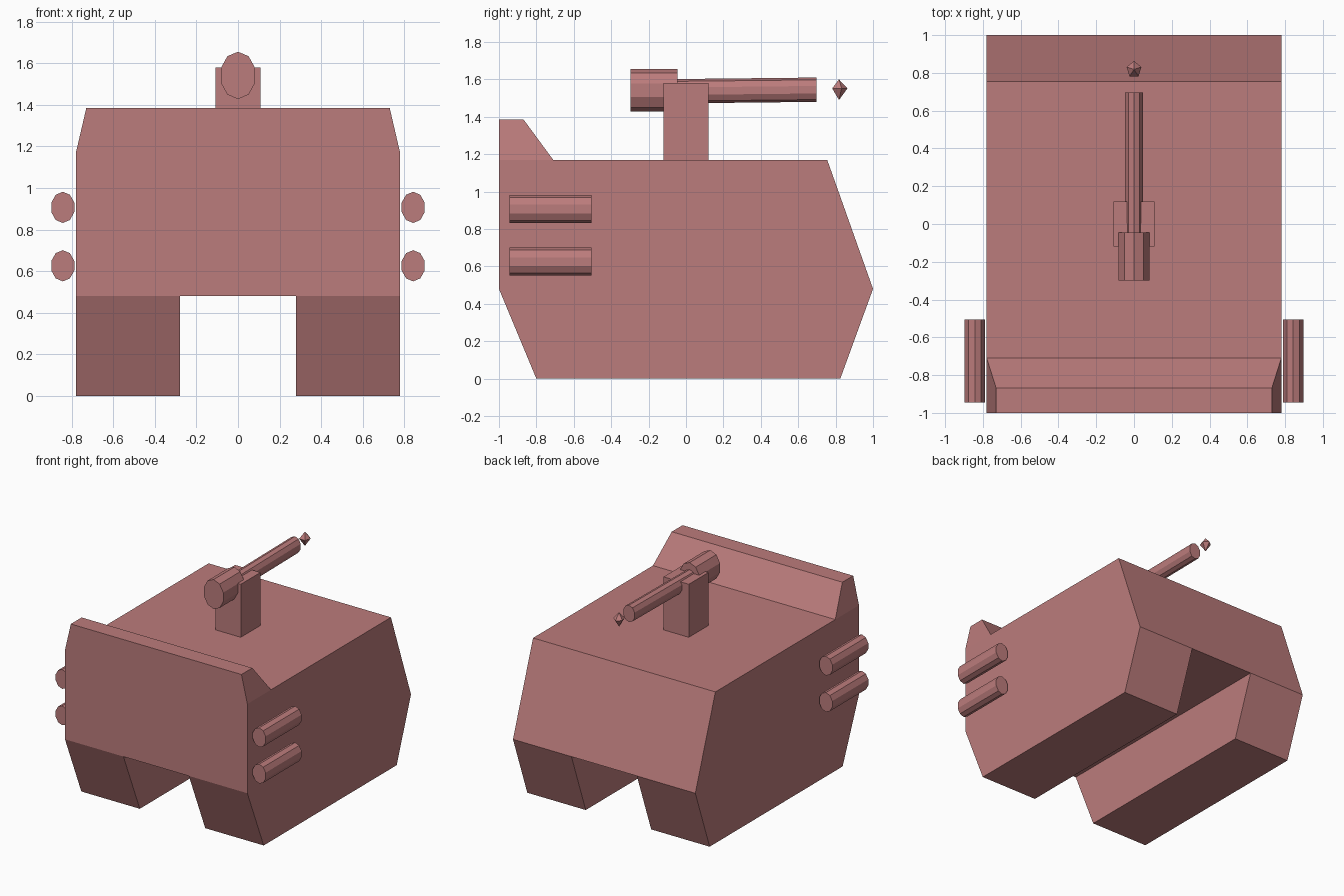
import bpy, bmesh, math

if "Cube" in bpy.data.objects:
    bpy.data.objects.remove(bpy.data.objects["Cube"])

paint = bpy.data.materials.new("red_paint")
paint.diffuse_color = (0.50, 0.20, 0.20, 1)
paint.use_nodes = True
paint.node_tree.nodes["Principled BSDF"].inputs["Base Color"].default_value = paint.diffuse_color


def loft(name, ring_a, ring_b):
    """Closed flat-shaded solid between two rings of equal point count."""
    bm = bmesh.new()
    a = [bm.verts.new(p) for p in ring_a]
    b = [bm.verts.new(p) for p in ring_b]
    n = len(a)
    bm.faces.new(a)
    bm.faces.new(b)
    for i in range(n):
        j = (i + 1) % n
        bm.faces.new((a[i], a[j], b[j], b[i]))
    return finish(name, bm)


def finish(name, bm):
    bmesh.ops.recalc_face_normals(bm, faces=bm.faces)
    me = bpy.data.meshes.new(name)
    bm.to_mesh(me)
    bm.free()
    me.materials.append(paint)
    ob = bpy.data.objects.new(name, me)
    bpy.context.collection.objects.link(ob)
    return ob


def prism(name, profile, x0, x1):
    """Extrude a (y, z) profile along x."""
    return loft(name, [(x0, y, z) for y, z in profile], [(x1, y, z) for y, z in profile])


def rect(x, y0, y1, z):
    return [(-x, y0, z), (x, y0, z), (x, y1, z), (-x, y1, z)]


def tube(name, x, y0, y1, z0, z1, rx, rz, sides=10):
    """Oval tube along y, with a corner at the top."""
    def ring(y, z):
        return [(x + rx * math.sin(math.tau * i / sides), y,
                 z + rz * math.cos(math.tau * i / sides)) for i in range(sides)]
    return loft(name, ring(y0, z0), ring(y1, z1))


# Hull and raised front wall
prism("hull", [(-1, 0.48), (1, 0.48), (0.755, 1.17), (-1, 1.17)], -0.78, 0.78)
loft("front_wall", rect(0.78, -1, -0.71, 1.17), rect(0.73, -1, -0.868, 1.385))

# Tracks and side tubes, both sides
for side, s in (("left", -1), ("right", 1)):
    prism(side + "_track", [(-0.8, 0), (0.825, 0), (1, 0.48), (-1, 0.48)], s * 0.28, s * 0.78)
    for level, z in (("upper", 0.907), ("lower", 0.626)):
        tube(f"{side}_{level}_tube", s * 0.843, -0.945, -0.505, z, z, 0.058, 0.075)

# Gun: post, breech, barrel
loft("gun_post", rect(0.108, -0.12, 0.12, 1.17), rect(0.108, -0.12, 0.12, 1.58))
tube("gun_breech", 0, -0.298, -0.045, 1.542, 1.542, 0.087, 0.114)
tube("gun_barrel", 0, -0.045, 0.697, 1.537, 1.545, 0.051, 0.065)

# Small five-sided gem beyond the muzzle
bm = bmesh.new()
top, bottom = bm.verts.new((0, 0.818, 1.60)), bm.verts.new((0, 0.818, 1.49))
waist = [bm.verts.new((0.041 * math.sin(math.tau * i / 5),
                       0.818 + 0.045 * math.cos(math.tau * i / 5), 1.552)) for i in range(5)]
for i in range(5):
    for tip in (top, bottom):
        bm.faces.new((waist[i], waist[(i + 1) % 5], tip))
finish("muzzle_gem", bm)
